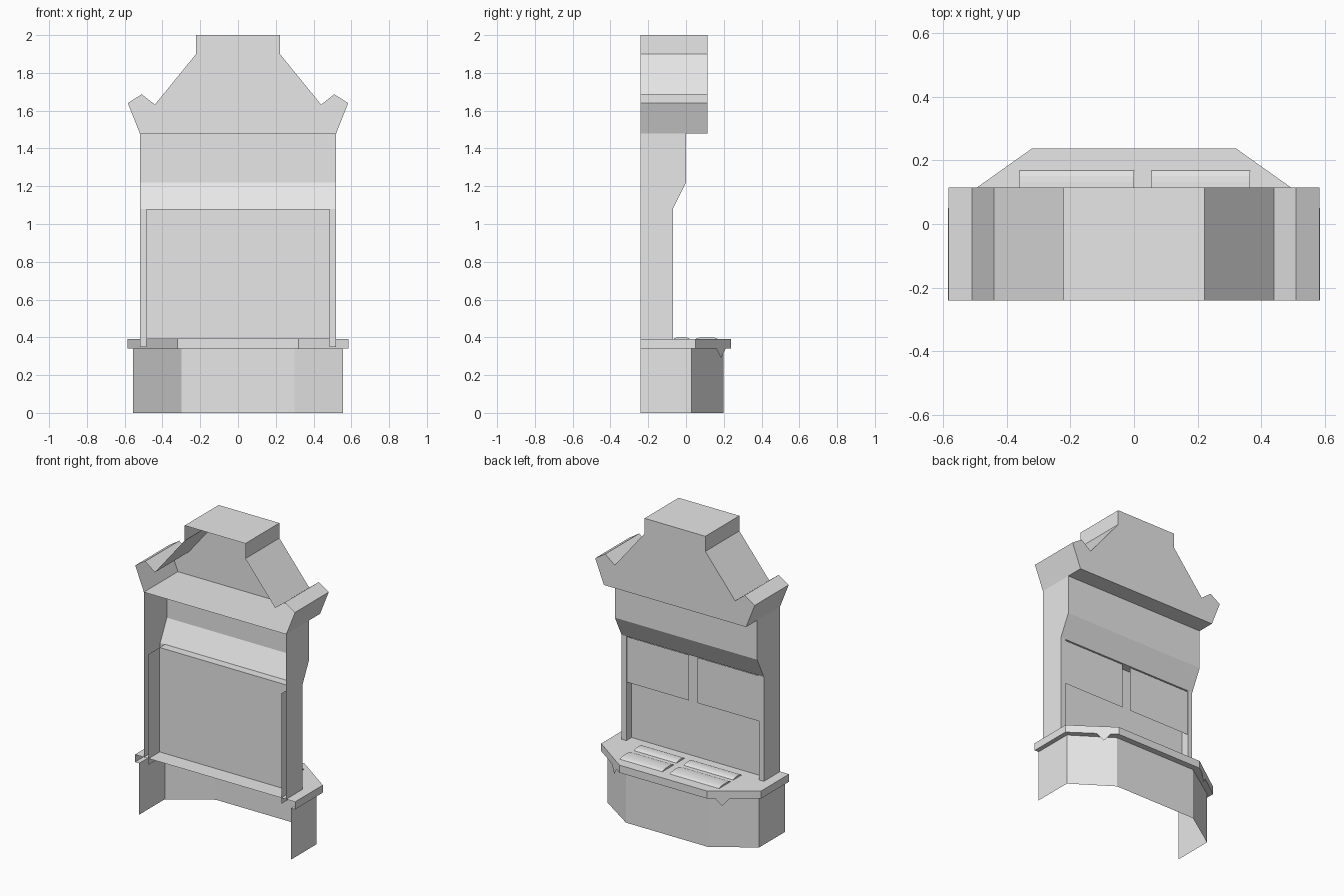
import bpy
import bmesh
import math
from mathutils import Vector

cube = bpy.data.objects.get("Cube")
if cube:
    bpy.data.objects.remove(cube)

grey = bpy.data.materials.new("plain grey")
grey.use_nodes = True
colour = (0.8, 0.8, 0.8, 1)
grey.diffuse_color = colour
grey.node_tree.nodes["Principled BSDF"].inputs["Base Color"].default_value = colour

BACK = -0.24      # open rear plane
COUNTER = 0.39    # counter top height
HOOD = 1.48       # underside of the hood
WALL = 0.52       # half width of the cabinet
JAMB = 0.485      # half width of the opening
FACE = -0.07      # plane of the opening
LINTEL = 1.08     # top of the opening


def finish(name, bm, recalc=True):
    bmesh.ops.remove_doubles(bm, verts=bm.verts, dist=1e-5)
    if recalc:
        bmesh.ops.recalc_face_normals(bm, faces=bm.faces)
    me = bpy.data.meshes.new(name)
    bm.to_mesh(me)
    bm.free()
    me.materials.append(grey)
    ob = bpy.data.objects.new(name, me)
    bpy.context.collection.objects.link(ob)
    return ob


def face(bm, points):
    return bm.faces.new([bm.verts.new(p) for p in points])


def sweep(bm, path, offset, closed=False):
    """Sheet made by moving a path along an offset."""
    pts = [Vector(p) for p in path]
    off = Vector(offset)
    ends = pts[1:] + pts[:1] if closed else pts[1:]
    for a, b in zip(pts, ends):
        face(bm, (a, b, b + off, a + off))


def mirrored(half):
    """Complete a profile given its +x half, in order."""
    return half + [(-x, y) for x, y in reversed(half)]


def at_z(outline, z):
    return [(x, y, z) for x, y in outline]


# Hood: stepped gable with flared ears, open at the rear
gable = mirrored([(WALL, HOOD), (0.583, 1.64), (0.51, 1.687), (0.44, 1.632),
                  (0.222, 1.9), (0.222, 2)])
bm = bmesh.new()
front = [(x, 0.115, z) for x, z in gable]
sweep(bm, front, (0, BACK - 0.115, 0), closed=True)
face(bm, front)
finish("hood", bm)

# Cabinet shell: side walls, upper front with sloped lintel, jambs
bm = bmesh.new()
upper = [(0, HOOD), (0, 1.22), (FACE, LINTEL)]
sweep(bm, [(-WALL, y, z) for y, z in upper], (2 * WALL, 0, 0))
for s in (-1, 1):
    side = [(BACK, COUNTER), (BACK, HOOD)] + upper + [(FACE, COUNTER)]
    face(bm, [(s * WALL, y, z) for y, z in side])
    sweep(bm, [(s * WALL, FACE, 0.35), (s * WALL, FACE, LINTEL)],
          (s * (JAMB - WALL), 0, 0))
finish("cabinet_shell", bm)

# Recess: reveals, soffit and rear panel
bm = bmesh.new()
inner = -0.125
face(bm, [(-JAMB, inner, COUNTER), (JAMB, inner, COUNTER),
          (JAMB, inner, LINTEL), (-JAMB, inner, LINTEL)])
sweep(bm, [(-JAMB, inner, LINTEL), (JAMB, inner, LINTEL)],
      (0, FACE - inner, 0))
for s in (-1, 1):
    sweep(bm, [(s * JAMB, BACK, 0.35), (s * JAMB, BACK, LINTEL)],
          (0, FACE - BACK, 0))
finish("recess", bm, recalc=False)

# Hanging panes across the top of the opening
for side, s in (("left", 1), ("right", -1)):
    bm = bmesh.new()
    sweep(bm, [(s * 0.03, FACE - 0.005, 0.775), (s * 0.03, FACE - 0.005, 1.075)],
          (s * 0.455, 0, 0))
    pane = finish(side + "_pane", bm, recalc=False)
    if s > 0:
        pane.data.flip_normals()

# Counter slab: top, rim and a narrow underside ledge
slab = mirrored([(0.585, BACK), (0.585, 0.05), (0.32, 0.238)])
plinth = mirrored([(0.555, BACK), (0.555, 0.028), (0.3, 0.198)])
under = 0.34
bm = bmesh.new()
face(bm, at_z(slab, COUNTER))
sweep(bm, at_z(slab, under), (0, 0, COUNTER - under))
outer, inset = at_z(slab, under), at_z(plinth, under)
for i in range(len(slab) - 1):
    face(bm, (outer[i], outer[i + 1], inset[i + 1], inset[i]))
finish("counter_slab", bm)

# Plinth walls, open at the rear and below
bm = bmesh.new()
sweep(bm, at_z(plinth, 0), (0, 0, under))
finish("plinth", bm)

# Pointed drops under the angled rim
for side, s in (("left", 1), ("right", -1)):
    bm = bmesh.new()
    drop = face(bm, [(s * 0.36, 0.21, under), (s * 0.43, 0.16, under),
                     (s * 0.395, 0.185, 0.29)])
    drop.normal_update()
    if drop.normal.y < 0:
        drop.normal_flip()
    finish(side + "_rim_drop", bm, recalc=False)

# Low arched trays on the counter
for row, y0, y1 in (("front", 0.05, 0.168), ("rear", -0.065, 0.02)):
    for side, x0, x1 in (("right", -0.36, 0), ("left", 0.055, 0.365)):
        bm = bmesh.new()
        mid, half = (y0 + y1) / 2, (y1 - y0) / 2
        angles = [math.pi * i / 8 for i in range(9)]
        arc = [(x0, mid + half * math.cos(a), COUNTER + 0.012 * math.sin(a))
               for a in angles]
        sweep(bm, arc, (x1 - x0, 0, 0))
        face(bm, arc)
        face(bm, [(x1, y, z) for _, y, z in arc])
        finish(row + "_" + side + "_tray", bm)
